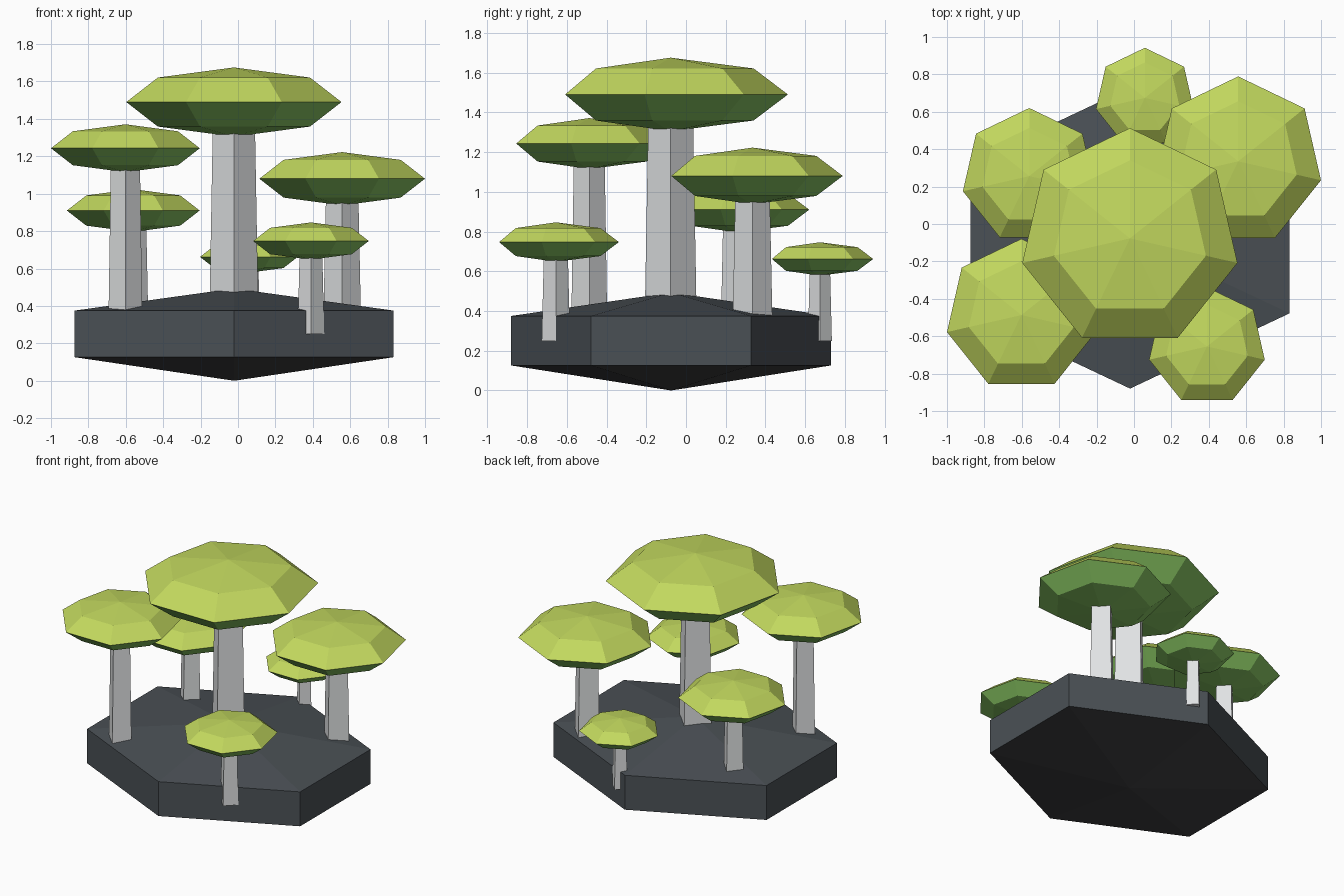
import bpy, bmesh, math

if "Cube" in bpy.data.objects:
    bpy.data.objects.remove(bpy.data.objects["Cube"])


def material(name, r, g, b):
    lin = lambda c: (c / 255 / 12.92) if c < 11 else ((c / 255 + 0.055) / 1.055) ** 2.4
    m = bpy.data.materials.new(name)
    m.diffuse_color = (lin(r), lin(g), lin(b), 1)
    m.use_nodes = True
    m.node_tree.nodes["Principled BSDF"].inputs["Base Color"].default_value = m.diffuse_color
    return m


LIME = material("lime leaf top", 194, 216, 94)
GREEN = material("green underside", 135, 196, 98)
TRUNK = material("pale grey trunk", 224, 226, 227)
SLATE = material("slate rock", 74, 80, 85)
BLACK = material("dark rock underside", 63, 63, 65)


def turned(name, sides, profile, centre, mats, split_z=None, stretch=(1, 1)):
    """Turn a (radius, z) profile, bottom to top, into a faceted solid.
    Faces whose centre lies below split_z take the second material."""
    bm = bmesh.new()
    rings = []
    for r, z in profile:
        if r == 0:
            rings.append([bm.verts.new((centre[0], centre[1], z))])
            continue
        ring = []
        for i in range(sides):
            a = math.pi / 2 + math.tau * i / sides
            ring.append(bm.verts.new((centre[0] + r * stretch[0] * math.cos(a),
                                      centre[1] + r * stretch[1] * math.sin(a), z)))
        rings.append(ring)
    for lo, hi in zip(rings, rings[1:]):
        for i in range(sides):
            j = (i + 1) % sides
            quad = [lo[i % len(lo)], lo[j % len(lo)], hi[j % len(hi)], hi[i % len(hi)]]
            bm.faces.new(list(dict.fromkeys(quad)))
    for ring in (rings[0], rings[-1]):
        if len(ring) > 1:
            bm.faces.new(ring)
    bmesh.ops.recalc_face_normals(bm, faces=bm.faces)
    if split_z is not None:
        for f in bm.faces:
            f.material_index = int(f.calc_center_median().z < split_z)
    me = bpy.data.meshes.new(name)
    bm.to_mesh(me)
    bm.free()
    for m in mats:
        me.materials.append(m)
    ob = bpy.data.objects.new(name, me)
    bpy.context.collection.objects.link(ob)
    return ob


# Rock base: stretched hexagon, pointed gently above and below
turned("rock_base", 6, [(0, 0), (1, 0.126), (1, 0.375), (0, 0.493)],
       (-0.021, -0.075), [SLATE, BLACK], 0.126, (0.985, 0.805))


# Tree: tapered four-sided trunk and seven-sided flattened canopy
def tree(name, x, y, z, r):
    h = 0.314 * r
    turned(name + "_trunk", 4, [(0.225 * r, 0.25), (0.19 * r, z - 0.5 * h)],
           (x, y), [TRUNK])
    profile = [(0, z - h)]
    for deg in (-45, 0, 45):
        a = math.radians(deg)
        profile.append((r * math.cos(a), z + h * math.sin(a)))
    profile.append((0, z + h))
    turned(name + "_canopy", 7, profile, (x, y), [LIME, GREEN], z)


tree("centre_tree", -0.022, -0.077, 1.49, 0.590)
tree("front_left_tree", -0.602, -0.487, 1.243, 0.408)
tree("back_right_tree", 0.557, 0.335, 1.08, 0.454)
tree("back_left_tree", -0.560, 0.256, 0.91, 0.364)
tree("front_right_tree", 0.390, -0.655, 0.747, 0.317)
tree("back_tree", 0.058, 0.674, 0.662, 0.268)
